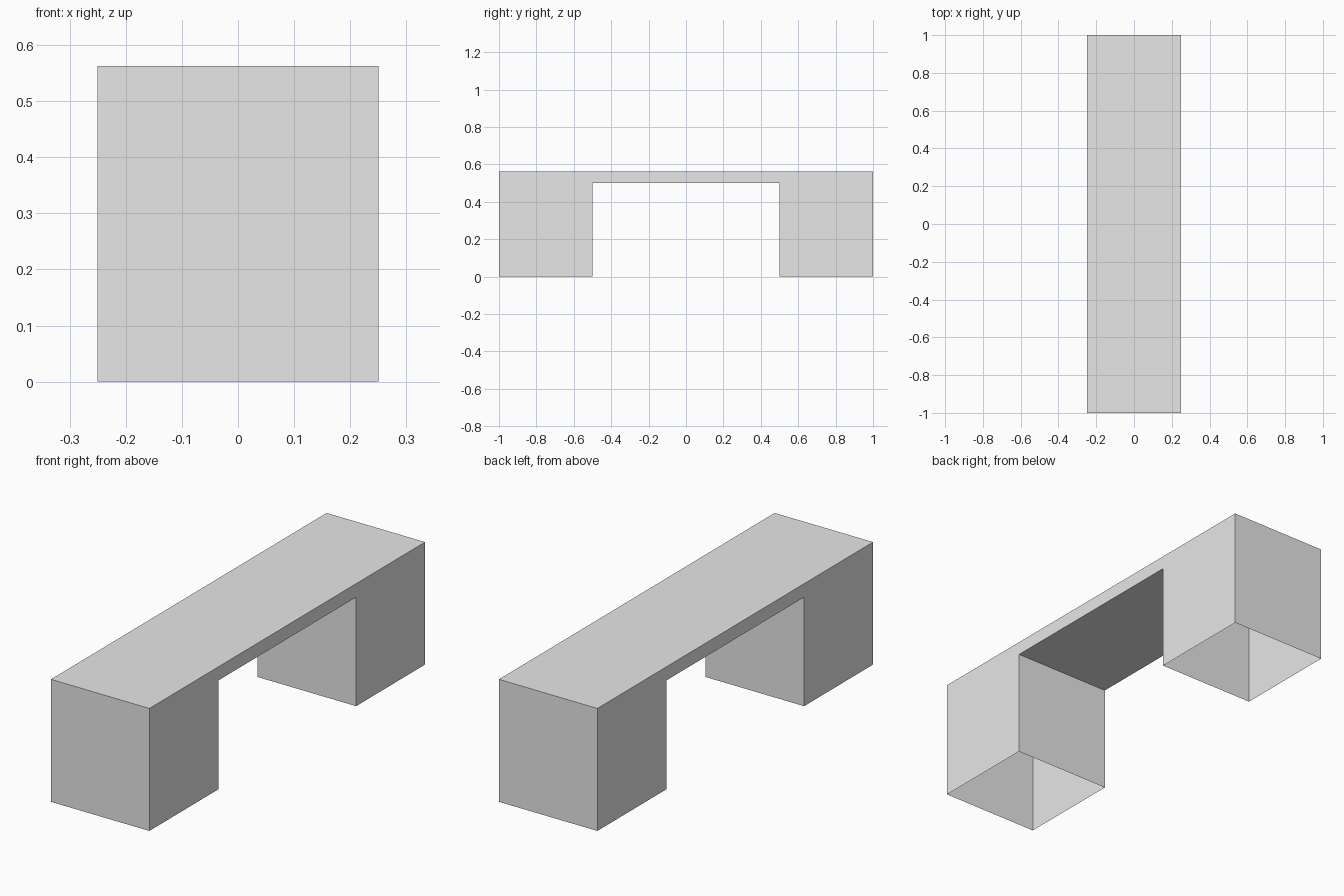
import bpy
import bmesh

cube = bpy.data.objects.get("Cube")
if cube:
    bpy.data.objects.remove(cube, do_unlink=True)

HALF_WIDTH, HALF_LENGTH, INNER = 0.25, 1.0, 0.5
HEIGHT, UNDERSIDE = 0.5625, 0.5

# Plain grey finish
grey = bpy.data.materials.new("light_grey")
grey.use_nodes = True
colour = (0.8, 0.8, 0.8, 1)
grey.diffuse_color = colour
grey.node_tree.nodes["Principled BSDF"].inputs["Base Color"].default_value = colour

# Bridge-shaped side profile, mirrored front to back
half = [(HALF_LENGTH, HEIGHT), (HALF_LENGTH, 0), (INNER, 0), (INNER, UNDERSIDE)]
profile = half + [(-y, z) for y, z in reversed(half)]

# Extrude the profile across the width
bm = bmesh.new()
side = bm.faces.new([bm.verts.new((-HALF_WIDTH, y, z)) for y, z in profile])
extruded = bmesh.ops.extrude_face_region(bm, geom=[side], use_keep_orig=True)
moved = [v for v in extruded["geom"] if isinstance(v, bmesh.types.BMVert)]
bmesh.ops.translate(bm, verts=moved, vec=(2 * HALF_WIDTH, 0, 0))
bmesh.ops.recalc_face_normals(bm, faces=bm.faces)

# The legs are hollow shells, open at the bottom
feet = [f for f in bm.faces if all(v.co.z < 0.001 for v in f.verts)]
bmesh.ops.delete(bm, geom=feet, context="FACES")

mesh = bpy.data.meshes.new("bench")
bm.to_mesh(mesh)
bm.free()
mesh.materials.append(grey)
bench = bpy.data.objects.new("bench", mesh)
bpy.context.collection.objects.link(bench)
